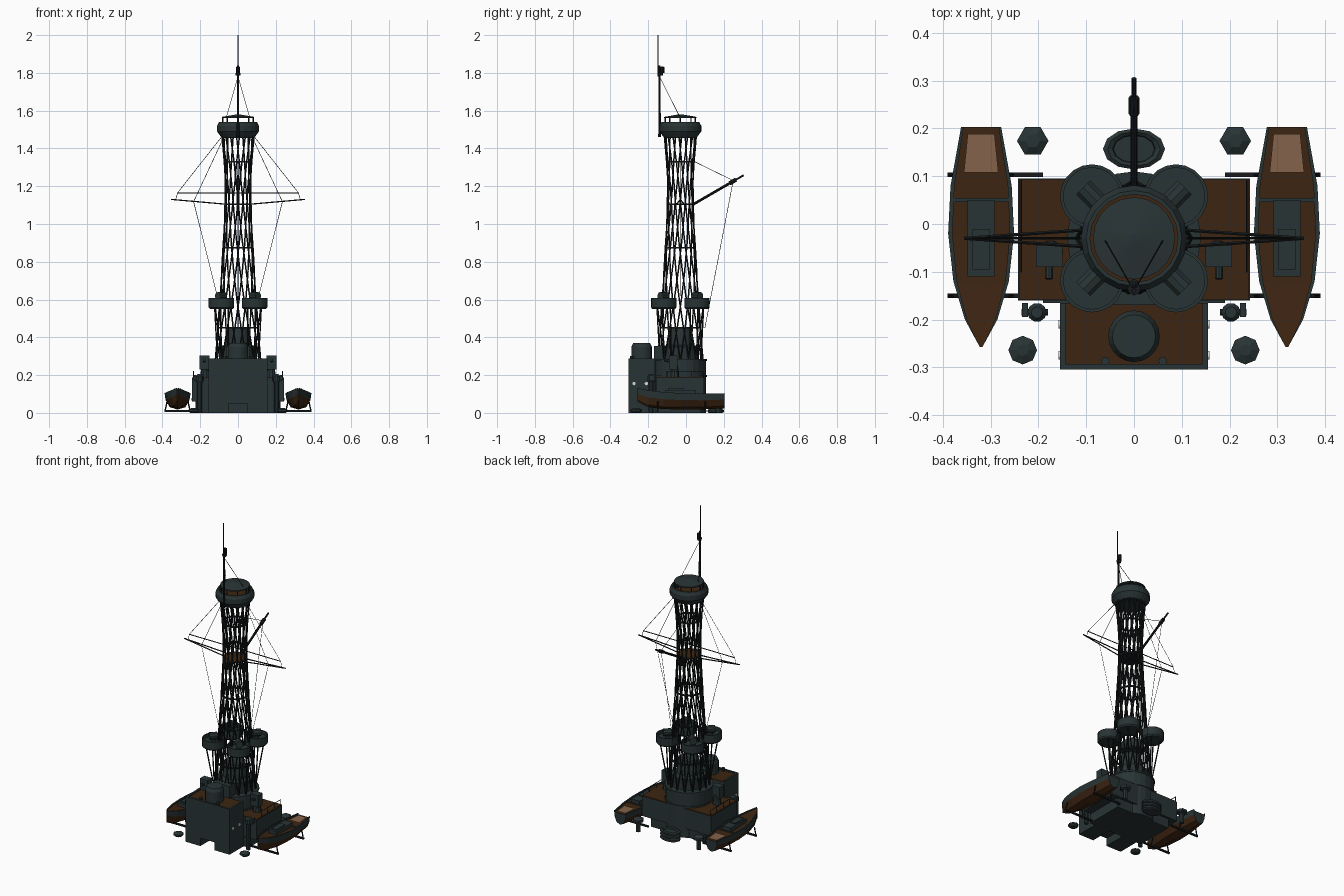
import bpy, bmesh, math
from mathutils import Vector, Matrix

if "Cube" in bpy.data.objects:
    bpy.data.objects.remove(bpy.data.objects["Cube"], do_unlink=True)


def material(name, rgb):
    m = bpy.data.materials.new(name)
    m.use_nodes = True
    m.diffuse_color = (*rgb, 1)
    m.node_tree.nodes["Principled BSDF"].inputs["Base Color"].default_value = (*rgb, 1)
    return m


GREY = material("dark grey paint", (.022, .034, .035))
WOOD = material("deck wood", (.046, .018, .006))
TAN = material("light wood", (.23, .125, .07))
BLACK = material("black steel", (.009, .011, .012))
WHITE = material("porthole glass", (.7, .7, .68))
AXIS = -.03   # mast centre in y


def finish(name, bm, *mats):
    bmesh.ops.recalc_face_normals(bm, faces=bm.faces)
    me = bpy.data.meshes.new(name)
    bm.to_mesh(me)
    bm.free()
    for m in mats:
        me.materials.append(m)
    ob = bpy.data.objects.new(name, me)
    bpy.context.scene.collection.objects.link(ob)
    return ob


def box(name, x, y, z, mat, turn=0):
    """Box from (min, max) pairs, turned about its own vertical axis."""
    bm = bmesh.new()
    mid = Vector([sum(p) / 2 for p in (x, y, z)])
    size = [abs(p[1] - p[0]) for p in (x, y, z)]
    bmesh.ops.create_cube(bm, size=1, matrix=Matrix.Translation(mid)
                          @ Matrix.Rotation(turn, 4, 'Z') @ Matrix.Diagonal((*size, 1)))
    return finish(name, bm, mat)


def lathe(name, profile, x, y, mat, sides=20, sy=1, top=None):
    """Turn (radius, z) points about a vertical axis; top colours the last cap."""
    bm = bmesh.new()
    rings = [[bm.verts.new((x + r * math.cos(a), y + sy * r * math.sin(a), z))
              for a in (math.tau * i / sides for i in range(sides))] for r, z in profile]
    for lo, hi in zip(rings, rings[1:]):
        for i in range(sides):
            j = (i + 1) % sides
            bm.faces.new((lo[i], lo[j], hi[j], hi[i]))
    bm.faces.new(rings[0][::-1])
    cap = bm.faces.new(rings[-1])
    cap.material_index = 1 if top else 0
    return finish(name, bm, mat, *([top] if top else []))


def rods(name, paths, r, mat=BLACK, sides=5, r2=None):
    """Round bars along polylines."""
    bm = bmesh.new()
    for path in paths:
        for a, b in zip(path, path[1:]):
            a, b = Vector(a), Vector(b)
            rot = (b - a).to_track_quat('Z', 'Y').to_matrix().to_4x4()
            bmesh.ops.create_cone(bm, cap_ends=True, segments=sides, radius1=r, radius2=r2 or r,
                                  depth=(b - a).length, matrix=Matrix.Translation((a + b) / 2) @ rot)
    return finish(name, bm, mat)


# Bridge house: block on two feet, bordered wooden roof, portholes
box("bridge_house", (-.155, .155), (-.305, -.165), (.05, .275), GREY)
for s, side in ((1, "left"), (-1, "right")):
    box(side + "_house_foot", (s * .05, s * .155), (-.305, -.165), (0, .05), GREY)
    box(side + "_roof_edge", (s * .143, s * .155), (-.305, -.165), (.275, .287), GREY)
    for y in (-.275, -.21):
        rods(side + "_porthole", [[(s * .15, y, .155), (s * .158, y, .155)]], .009, WHITE, 12)
    lathe(side + "_roof_vent", [(.009, .28), (.009, .3)], s * .06, -.287, GREY, 8)
box("bridge_roof_deck", (-.143, .143), (-.293, -.165), (.275, .28), WOOD)
box("front_roof_edge", (-.155, .155), (-.305, -.293), (.275, .287), GREY)
lathe("conning_tower", [(.054, .28), (.054, .35), (.045, .37)], 0, -.235, GREY)

# Main deckhouse under the mast
box("lower_house", (-.19, .19), (-.165, .08), (0, .06), GREY)
box("wing_house", (-.243, .243), (-.16, .095), (.06, .185), GREY)
box("wing_deck", (-.241, .241), (-.158, .093), (.185, .19), WOOD)
lathe("mast_drum", [(.135, 0), (.135, .19), (.14, .19), (.14, .2), (.135, .2),
                    (.135, .275), (.14, .275), (.14, .285)], 0, AXIS, GREY, 24)
lathe("mast_base", [(.1, .285), (.1, .35), (.07, .36), (.06, .45)], 0, AXIS, GREY)
box("chart_house", (-.06, .06), (-.17, -.1), (.28, .355), GREY)

# Lattice mast: two families of opposing spirals
SHAPE = [(.28, .12), (.45, .108), (.6, .096), (.75, .087), (.9, .078),
         (1.05, .07), (1.2, .067), (1.33, .073), (1.46, .084)]


def mast_point(k, angle, grow=0):
    z, r = SHAPE[k]
    return ((r + grow) * math.cos(angle), AXIS + (r + grow) * math.sin(angle), z)


COUNT = 16
rods("lattice_mast", [[mast_point(k, math.tau * i / COUNT + d * (z - .28) * 1.4)
                       for k, (z, r) in enumerate(SHAPE)]
                      for d in (1, -1) for i in range(COUNT)], .0042)
for z, r in ((.875, .08), (1.33, .074), (.45, .108)):
    lathe("mast_hoop", [(r - .006, z - .004), (r + .003, z - .004), (r + .003, z + .004),
                        (r - .006, z + .004), (r - .006, z - .003)], 0, AXIS, BLACK)
    hoop = bpy.context.scene.collection.objects[-1]
    bm = bmesh.new()
    bm.from_mesh(hoop.data)
    bmesh.ops.delete(bm, geom=[f for f in bm.faces if len(f.verts) > 4], context='FACES_ONLY')
    bm.to_mesh(hoop.data)
    bm.free()
lathe("middle_platform", [(.07, 1.1), (.07, 1.108)], 0, AXIS, BLACK, top=WOOD)

# Spotting top and its roof
lathe("spotting_top", [(.085, 1.455), (.111, 1.49), (.111, 1.52), (.1, 1.54),
                       (.092, 1.54), (.092, 1.5)], 0, AXIS, GREY, top=WOOD)
lathe("spotting_roof", [(.086, 1.56), (.086, 1.567), (.01, 1.58)], 0, AXIS, GREY)
rods("roof_posts", [[(.08 * math.cos(a), AXIS + .08 * math.sin(a), 1.5),
                     (.08 * math.cos(a), AXIS + .08 * math.sin(a), 1.562)]
                    for a in (math.tau * i / 8 for i in range(8))], .004)

# Topmast with lamp
rods("topmast", [[(0, -.14, 1.46), (0, -.14, 1.84)]], .007, r2=.005, sides=8)
rods("topmast_pole", [[(0, -.147, 1.78), (0, -.147, 2)]], .003)
lathe("lamp_platform", [(.012, 1.785), (.014, 1.795), (.014, 1.8)], 0, -.135, BLACK, 8)
lathe("signal_lamp", [(.01, 1.8), (.01, 1.83), (.004, 1.835)], 0, -.125, BLACK, 8)
rods("topmast_stays", [[(0, -.14, 1.78), (s * .06, -.035, 1.572)] for s in (1, -1)], .0015, sides=4)

# Yards, rear boom and rigging
rods("upper_yard", [[(-.32, AXIS, 1.165), (.32, AXIS, 1.165)]], .0028)
rods("lower_yard", [[(s * .355, AXIS, 1.13), (s * .07, AXIS + d, 1.105)]
                    for s in (1, -1) for d in (.02, -.02)], .0035)
rods("rigging", [p for s in (1, -1) for p in (
    [(s * .08, AXIS, 1.47), (s * .32, AXIS, 1.165), (s * .33, AXIS, 1.128)],
    [(s * .075, AXIS, 1.46), (s * .235, AXIS, 1.118), (s * .11, AXIS, .62)])], .0014, sides=4)
rods("boom", [[(0, .04, 1.105), (0, .23, 1.215)]], .007, sides=8)
rods("boom_sleeve", [[(0, .23, 1.215), (0, .265, 1.235)]], .011, sides=8)
rods("boom_tip", [[(0, .265, 1.235), (0, .305, 1.258)]], .005, sides=8)
rods("boom_stays", [[(0, .045, 1.33), (0, .25, 1.23), (0, .1, .45)]], .0014, sides=4)

# Four searchlight tubs around the mast
for sx in (1, -1):
    for sy in (1, -1):
        x, y, turn = sx * .088, AXIS + sy * .088, math.atan2(sy, sx)
        out = Vector((math.cos(turn), math.sin(turn), 0))
        c = Vector((x, y, 0))
        lathe("searchlight_tub", [(.06, .55), (.067, .558), (.067, .607), (.06, .607), (.06, .585)],
              x, y, GREY)
        lathe("searchlight_stand", [(.016, .58), (.012, .61)], x, y, GREY, 8)
        up = Vector((0, 0, .618))
        rods("searchlight", [[c + up - out * .022, c + up + out * .026]], .022, GREY, 10)
        across = Vector((-out.y, out.x, 0))
        rods("tub_struts", [[c + out * .045 * (1 - abs(k)) + across * .05 * k + Vector((0, 0, .555)),
                             mast_point(0, turn + k * .35)] for k in (-1, 0, 1)], .004)


def boat(side, s):
    """Pointed launch with a flat stern, sunken deck, cabin and well."""
    stations = [(-.257, .003, .06, .132), (-.2, .034, .03, .12), (-.12, .058, .02, .11),
                (-.02, .069, .018, .104), (.08, .064, .018, .102), (.203, .042, .024, .104)]
    bm = bmesh.new()
    rows = []
    for y, w, keel, top in stations:
        strake = keel + (top - keel) * .58
        half = [(.6 * w, keel + .012), (.92 * w, strake), (w, top), (.87 * w, top), (.87 * w, top - .008)]
        loop = [(0, keel)] + half + [(-px, pz) for px, pz in reversed(half)]
        rows.append([bm.verts.new((s * .32 + px, y, pz)) for px, pz in loop])
    n = len(rows[0])
    painted = (2, 3, 4, 6, 7, 8)
    for a, b in zip(rows, rows[1:]):
        for i in range(n):
            j = (i + 1) % n
            bm.faces.new((a[i], a[j], b[j], b[i])).material_index = 0 if i in painted else 1
    for row in (rows[0], rows[-1]):
        bm.faces.new(row)
    finish(side + "_boat_hull", bm, GREY, WOOD)
    cx = s * .32
    box(side + "_boat_cabin", (cx - .028, cx + .028), (-.11, .05), (.09, .122), GREY)
    box(side + "_cabin_hatch", (cx - .018, cx + .018), (-.095, -.01), (.122, .128), GREY)
    box(side + "_boat_thwart", (cx - .057, cx + .057), (.046, .054), (.09, .1), GREY)
    bm = bmesh.new()
    bm.faces.new([bm.verts.new((cx + px, y, .1)) for px, y in
                  ((-.036, .108), (.036, .108), (.028, .188), (-.028, .188))])
    finish(side + "_boat_well", bm, TAN)
    for y in (.103, -.15):
        box(side + "_boat_cradle", (s * .19, s * .39), (y - .005, y + .005), (.004, .014), BLACK)
        for dx in (-.055, .055):
            rods(side + "_cradle_post", [[(cx + dx * 1.2, y, .01), (cx + dx, y, .06)]], .004)


# Paired deck fittings
for s, side in ((1, "left"), (-1, "right")):
    boat(side, s)
    lathe(side + "_mushroom_vent", [(.014, 0), (.014, .06), (.033, .065), (.033, .08), (.015, .09)],
          s * .212, .174, GREY, 6)
    lathe(side + "_capstan", [(.02, 0), (.03, .008), (.03, .018), (.012, .026)], s * .233, -.264, GREY, 8)
    lathe(side + "_cowl_post", [(.013, 0), (.013, .16), (.02, .17), (.02, .195), (.012, .205)],
          s * .203, -.185, GREY, 10)
    rods(side + "_cowl_arm", [[(s * .18, -.185, .185), (s * .235, -.185, .185)]], .007, GREY, 8)
    box(side + "_cowl_plate", (s * .222, s * .234), (-.195, -.165), (.17, .2), GREY)
    lathe(side + "_gun_pedestal", [(.026, .19), (.018, .25)], s * .175, -.06, GREY, 10)
    box(side + "_gun_mount", (s * .15, s * .205), (-.09, -.045), (.23, .305), GREY)
    rods(side + "_gun_barrel", [[(s * .178, -.06, .27), (s * .178, -.115, .28)]], .008, GREY, 8)
    rods(side + "_deck_rail", [[(s * .236, y, .19), (s * .236, y, .22)] for y in (-.1, -.04, .03, .09)]
         + [[(s * .236, -.1, .22), (s * .236, .09, .22)]], .002)

# Stack of oval life rafts behind the house
for z in (0, .021, .042):
    lathe("life_raft", [(.055, z), (.065, z + .005), (.065, z + .015), (.055, z + .02),
                        (.045, z + .015), (.043, z + .008)], 0, .157, GREY, 12, .66)
